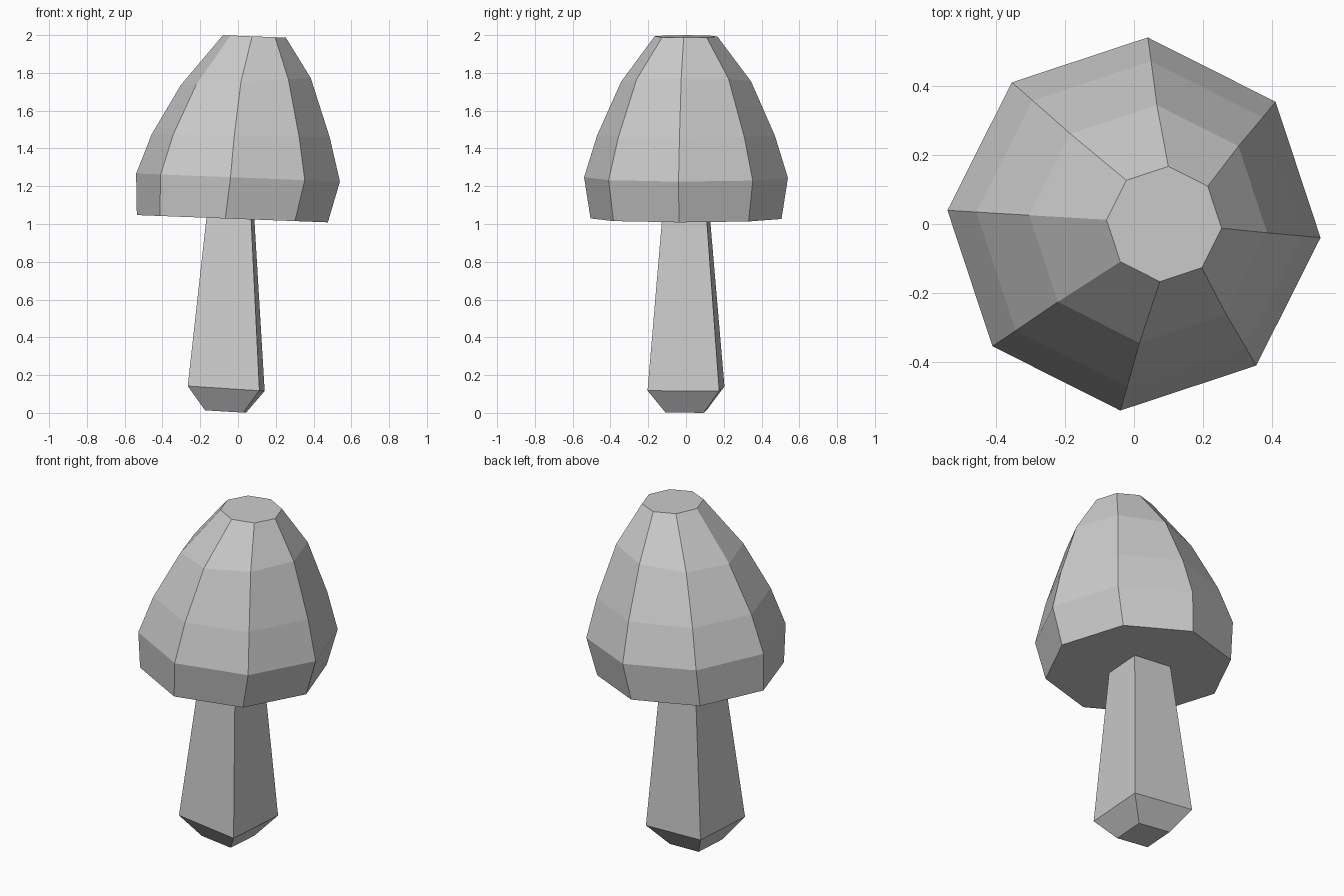
import bpy, bmesh, math

if "Cube" in bpy.data.objects:
    bpy.data.objects.remove(bpy.data.objects["Cube"])

TURN = math.radians(-4.2)   # whole model is twisted slightly about z


def loft(name, sides, phase, rings):
    """Closed flat-shaded loft; each ring is (centre x, z, radius, z slope along x)."""
    bm = bmesh.new()
    loops = []
    for cx, z, r, slope in rings:
        loop = []
        for i in range(sides):
            a = phase + i * math.tau / sides
            dx, dy = r * math.cos(a), r * math.sin(a)
            loop.append(bm.verts.new((cx + dx, dy, z + slope * dx)))
        loops.append(loop)
    for lo, hi in zip(loops, loops[1:]):
        for i in range(sides):
            j = (i + 1) % sides
            bm.faces.new((lo[i], lo[j], hi[j], hi[i]))
    bm.faces.new(loops[0][::-1])
    bm.faces.new(loops[-1])
    bmesh.ops.recalc_face_normals(bm, faces=bm.faces[:])
    mesh = bpy.data.meshes.new(name)
    bm.to_mesh(mesh)
    bm.free()
    obj = bpy.data.objects.new(name, mesh)
    bpy.context.collection.objects.link(obj)
    return obj


# Four-sided stem with a bevelled foot, leaning towards +x
loft("stem", 4, TURN + math.pi / 4, [
    (-0.066, 0.007, 0.143, -0.06),
    (-0.0625, 0.129, 0.269, -0.065),
    (-0.04, 1.035, 0.167, -0.038),
])

# Eight-sided cap, widest just above the rim, with a small flat top
loft("cap", 8, TURN, [
    (-0.03, 1.028, 0.507, -0.038),
    (0.0, 1.246, 0.541, -0.04),
    (0.015, 1.468, 0.472, -0.02),
    (0.041, 1.754, 0.345, 0.055),
    (0.087, 1.993, 0.167, -0.04),
])
